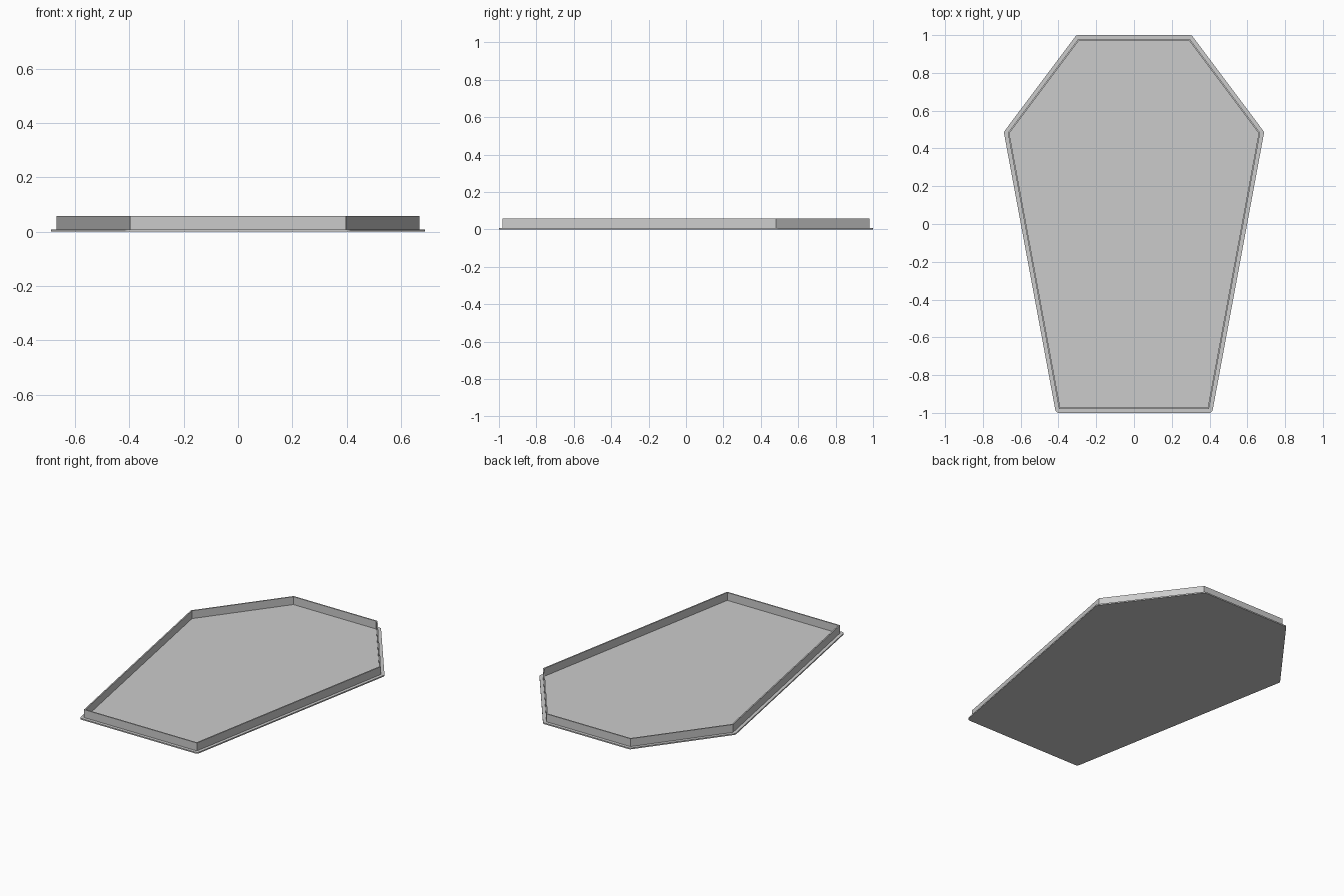
import bpy, bmesh, math
from mathutils import Vector

cube = bpy.data.objects.get("Cube")
if cube:
    bpy.data.objects.remove(cube, do_unlink=True)

PLATE_TOP, WALL_TOP = 0.008, 0.058
LIP, WALL = 0.02, 0.008

grey = bpy.data.materials.new("plain_grey")
grey.use_nodes = True
colour = (0.6, 0.6, 0.6, 1)
grey.diffuse_color = colour
grey.node_tree.nodes["Principled BSDF"].inputs["Base Color"].default_value = colour

# Six-sided outline of the wall, counter-clockwise
right_half = [(0.397, -0.98), (0.668, 0.482), (0.295, 0.98)]
outline = [Vector(p) for p in right_half]
outline += [Vector((-x, y)) for x, y in reversed(right_half)]


def corners(points):
    """Yield each corner with the outward normals of its two edges."""
    for i, p in enumerate(points):
        a = (p - points[i - 1]).normalized()
        b = (points[(i + 1) % len(points)] - p).normalized()
        yield p, Vector((a.y, -a.x)), Vector((b.y, -b.x))


def inset(points, d):
    return [p - (n + m) * d / (1 + n.dot(m)) for p, n, m in corners(points)]


def rounded_offset(points, d, steps=6):
    result = []
    for p, n, m in corners(points):
        start = math.atan2(n.y, n.x)
        turn = math.acos(max(-1, min(1, n.dot(m))))
        for k in range(steps + 1):
            t = start + turn * k / steps
            result.append(p + d * Vector((math.cos(t), math.sin(t))))
    return result


def make_object(name, bm):
    bmesh.ops.recalc_face_normals(bm, faces=bm.faces)
    mesh = bpy.data.meshes.new(name)
    bm.to_mesh(mesh)
    bm.free()
    mesh.materials.append(grey)
    obj = bpy.data.objects.new(name, mesh)
    bpy.context.collection.objects.link(obj)


def loop(bm, points, z):
    return [bm.verts.new((p.x, p.y, z)) for p in points]


def bridge(bm, a, b):
    for i in range(len(a)):
        bm.faces.new((a[i - 1], a[i], b[i], b[i - 1]))


# Base plate with rounded corners
bm = bmesh.new()
plate = rounded_offset(outline, LIP)
low, high = loop(bm, plate, 0), loop(bm, plate, PLATE_TOP)
bm.faces.new(low)
bm.faces.new(high)
bridge(bm, low, high)
make_object("base_plate", bm)

# Thin upright wall set in from the plate edge
bm = bmesh.new()
inner = inset(outline, WALL)
rings = [loop(bm, outline, PLATE_TOP), loop(bm, outline, WALL_TOP),
         loop(bm, inner, WALL_TOP), loop(bm, inner, PLATE_TOP)]
for k in range(4):
    bridge(bm, rings[k - 1], rings[k])
make_object("rim_wall", bm)
